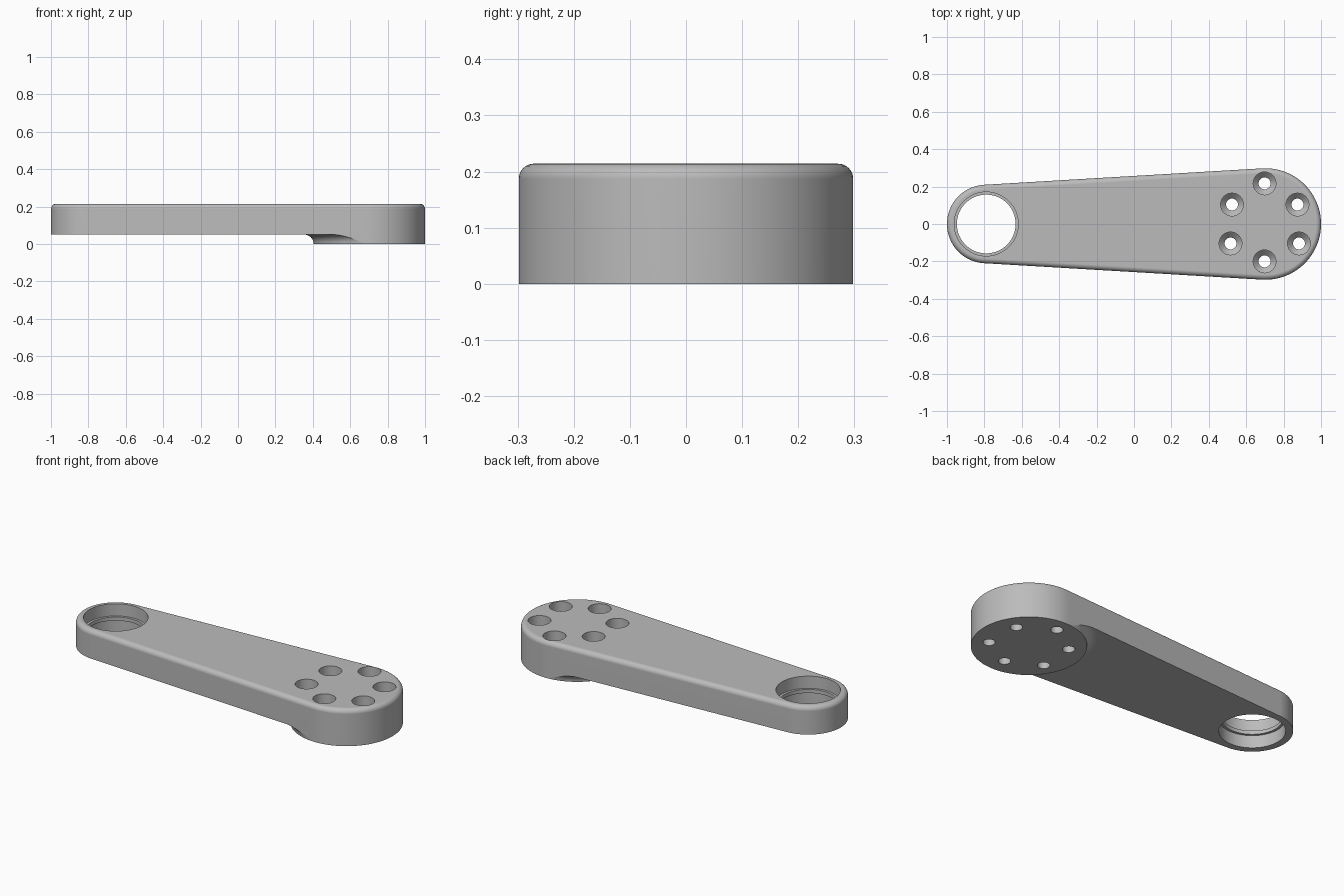
import bpy, bmesh, math
from mathutils import Vector

cube = bpy.data.objects.get("Cube")
if cube:
    bpy.data.objects.remove(cube, do_unlink=True)

# Main dimensions
TOP, STEP = 0.214, 0.05
BIG, SMALL = 0.298, 0.21
C1, C2 = Vector((0.702, 0)), Vector((-0.79, 0))
TOP_ROUND, LOW_ROUND, FILLET = 0.027, 0.018, STEP
ARC, SIDE, CURVE = 72, 40, 8

grey = bpy.data.materials.new("satin_grey")
grey.use_nodes = True
grey.diffuse_color = (0.5, 0.5, 0.5, 1)
grey.node_tree.nodes["Principled BSDF"].inputs["Base Color"].default_value = (0.5, 0.5, 0.5, 1)


def make_object(name, bm):
    bmesh.ops.recalc_face_normals(bm, faces=bm.faces)
    mesh = bpy.data.meshes.new(name)
    bm.to_mesh(mesh)
    bm.free()
    mesh.materials.append(grey)
    obj = bpy.data.objects.new(name, mesh)
    bpy.context.collection.objects.link(obj)
    return obj


def outline():
    """Tapered outline around two circles, as (point, normal) pairs."""
    phi = math.acos((SMALL - BIG) / (C1 - C2).length)
    spread = math.atan((C1 - C2).length / BIG)
    unit = lambda a: Vector((math.cos(a), math.sin(a)))
    pts = [(C1 + BIG * unit(a), unit(a))
           for a in (-phi + 2 * phi * i / ARC for i in range(ARC + 1))]

    def side(sign):
        n = unit(sign * phi)
        a, b = C1 + BIG * n, C2 + SMALL * n
        return [(a.lerp(b, math.tan(spread * i / SIDE) / math.tan(spread)), n)
                for i in range(1, SIDE)]

    pts += side(1)
    pts += [(C2 + SMALL * unit(a), unit(a))
            for a in (phi + 2 * (math.pi - phi) * i / ARC for i in range(ARC + 1))]
    return pts + side(-1)[::-1]


def fillet_height(r):
    d = FILLET - max(0.0, r - BIG)
    return STEP if d <= 0 else math.sqrt(max(0.0, FILLET ** 2 - d ** 2))


def column(p, n):
    """Section from the boss foot, over its fillet and up the outer wall."""
    col = []
    q0 = p - n * LOW_ROUND
    ray = q0 - C1
    reach = max(ray.length, BIG)
    turns = [math.pi / 2 * j / CURVE for j in range(CURVE + 1)]
    for t in turns:
        r = min(BIG + FILLET * (1 - math.cos(t)), reach)
        q = C1 + ray.normalized() * r
        col.append((q.x, q.y, fillet_height(r)))
    for t in turns:
        q = p - n * LOW_ROUND * (1 - math.sin(t)) - C1
        r = max(q.length, BIG)
        q = C1 + q.normalized() * r
        z = min(fillet_height(r), STEP + LOW_ROUND * (1 - math.cos(t)))
        col.append((q.x, q.y, z))
    for t in turns:
        q = p - n * TOP_ROUND * (1 - math.cos(t))
        col.append((q.x, q.y, TOP - TOP_ROUND * (1 - math.sin(t))))
    return col


# Arm body with the round boss underneath
bm = bmesh.new()
cols = [[bm.verts.new(v) for v in column(p, n)] for p, n in outline()]
for i, a in enumerate(cols):
    b = cols[(i + 1) % len(cols)]
    for j in range(len(a) - 1):
        bm.faces.new((a[j], b[j], b[j + 1], a[j + 1]))
bm.faces.new([c[0] for c in cols])
bm.faces.new([c[-1] for c in cols])
bmesh.ops.remove_doubles(bm, verts=bm.verts, dist=0.00005)
arm = make_object("crank_arm", bm)


def cut(name, x, y, profile, segments):
    """Subtract a turned (radius, height) profile from the arm."""
    bm = bmesh.new()
    rings = [[bm.verts.new((x + r * math.cos(2 * math.pi * k / segments),
                            y + r * math.sin(2 * math.pi * k / segments), z))
              for k in range(segments)] for r, z in profile]
    for a, b in zip(rings, rings[1:]):
        for k in range(segments):
            m = (k + 1) % segments
            bm.faces.new((a[k], a[m], b[m], b[k]))
    bm.faces.new(rings[0])
    bm.faces.new(rings[-1])
    cutter = make_object(name, bm)
    cutter.hide_render = True
    mod = arm.modifiers.new(name, 'BOOLEAN')
    mod.operation, mod.solver, mod.object = 'DIFFERENCE', 'EXACT', cutter
    bpy.ops.object.modifier_apply(modifier=name)
    bpy.data.objects.remove(cutter, do_unlink=True)


bpy.ops.object.select_all(action='DESELECT')
bpy.context.view_layer.objects.active = arm
arm.select_set(True)

# Bearing bore with a thin lip halfway down
cut("bearing_bore", C2.x, 0, [(0.171, -0.1), (0.171, 0.122), (0.157, 0.122),
                              (0.157, 0.143), (0.171, 0.143), (0.171, 0.3)], 72)

# Six bolt holes with conical seats
bolts = [(0.698, 0.217), (0.524, 0.104), (0.874, 0.104),
         (0.516, -0.104), (0.882, -0.104), (0.698, -0.2)]
for x, y in bolts:
    cut("bolt_hole", x, y, [(0.032, -0.1), (0.032, 0.09), (0.061, 0.12), (0.061, 0.3)], 32)

# Smooth shading, with flat faces kept flat
bpy.ops.object.shade_smooth_by_angle(angle=math.radians(30))
weighted = arm.modifiers.new("flat_normals", 'WEIGHTED_NORMAL')
weighted.keep_sharp = True
